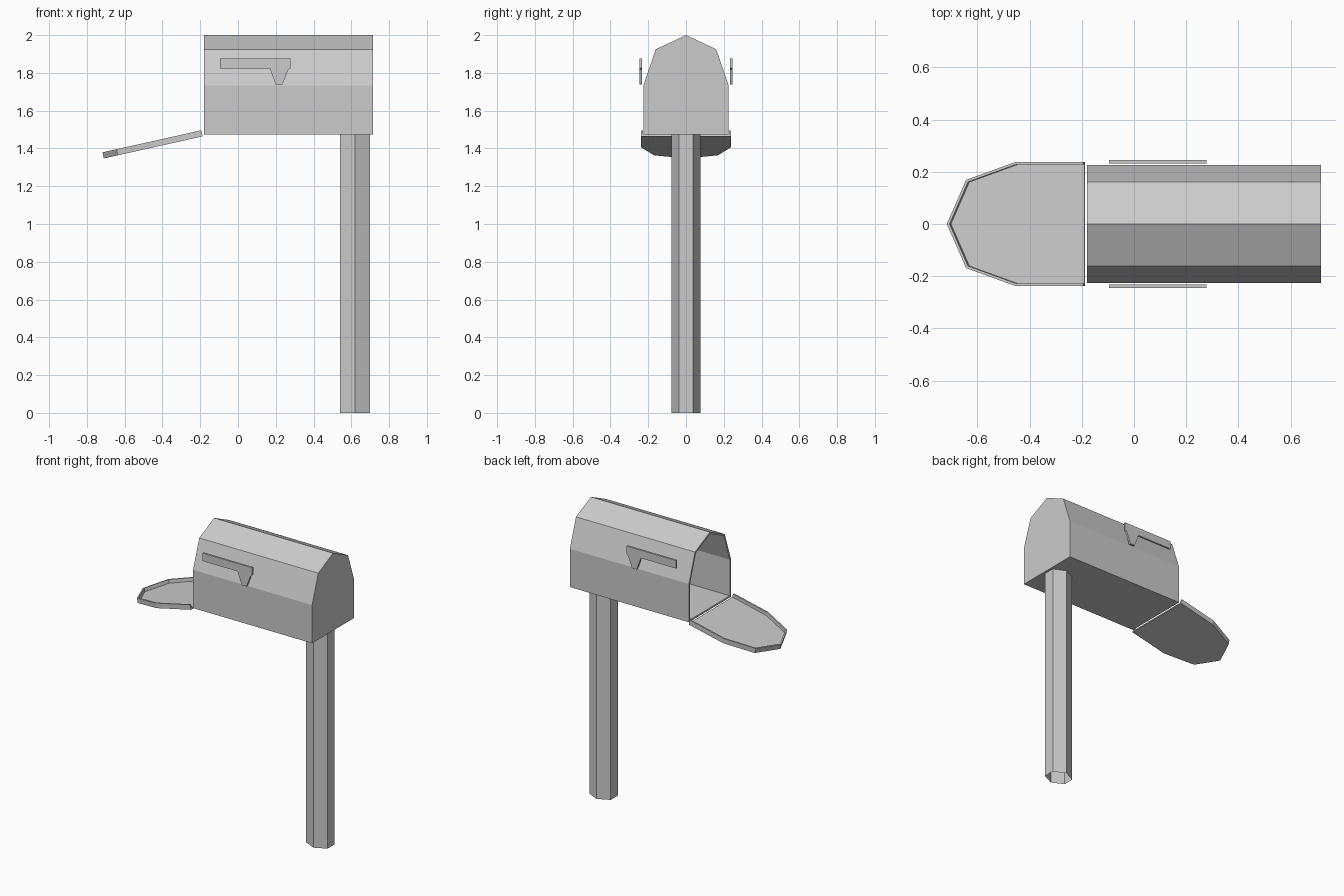
import bpy, bmesh, math
from mathutils import Vector

if "Cube" in bpy.data.objects:
    bpy.data.objects.remove(bpy.data.objects["Cube"])


def sweep(name, loop, vec, cap_start=True, cap_end=True, skip=(), wall=0.0):
    """Extrude a closed 3D loop along vec; optional caps, skipped sides, inward wall."""
    bm = bmesh.new()
    a = [bm.verts.new(p) for p in loop]
    b = [bm.verts.new(Vector(p) + Vector(vec)) for p in loop]
    n = len(loop)
    for i in range(n):
        if i not in skip:
            j = (i + 1) % n
            bm.faces.new((a[i], a[j], b[j], b[i]))
    if cap_start:
        bm.faces.new(a[::-1])
    if cap_end:
        bm.faces.new(b)
    bmesh.ops.recalc_face_normals(bm, faces=bm.faces)
    me = bpy.data.meshes.new(name)
    bm.to_mesh(me)
    bm.free()
    ob = bpy.data.objects.new(name, me)
    bpy.context.collection.objects.link(ob)
    if wall:
        mod = ob.modifiers.new("wall", 'SOLIDIFY')
        mod.thickness = wall
        mod.offset = -1
        mod.use_even_offset = True
    return ob


def arch(w, h1, w2, h2, h3):
    """Half-width / height outline shared by the box and its door."""
    return [(-w, 0), (w, 0), (w, h1), (w2, h2), (0, h3), (-w2, h2), (-w, h1)]


# Box: hollow shell, open at the door end
base = 1.473
sweep("mailbox_body",
      [(-0.18, y, base + z) for y, z in arch(0.226, 0.26, 0.16, 0.452, 0.527)],
      (0.896, 0, 0), cap_start=False, wall=0.012)

# Door: shallow tray hanging open, no lip along the hinge edge
t = math.radians(12.6)
along = Vector((-math.cos(t), 0, -math.sin(t)))
up = Vector((-math.sin(t), 0, math.cos(t)))
hinge = Vector((-0.187, 0, 1.464))
sweep("door",
      [hinge + along * u + Vector((0, y, 0))
       for y, u in arch(0.238, 0.265, 0.169, 0.46, 0.536)],
      up * 0.033, cap_end=False, skip=(0,), wall=0.01)

# Signal flags, one per side
flag = [(-0.095, 1.877), (0.278, 1.877), (0.278, 1.825), (0.265, 1.815),
        (0.235, 1.738), (0.2, 1.738), (0.168, 1.823), (-0.095, 1.823)]
for side, label in ((-1, "front"), (1, "back")):
    sweep(label + "_flag", [(x, side * 0.232, z) for x, z in flag],
          (0, side * 0.013, 0))

# Post: open six-sided tube
post = [(0, -0.076), (0.08, -0.038), (0.08, 0.038),
        (0, 0.076), (-0.08, 0.038), (-0.08, -0.038)]
sweep("post", [(0.62 + x, y, 0) for x, y in post], (0, 0, base),
      cap_start=False, cap_end=False)
